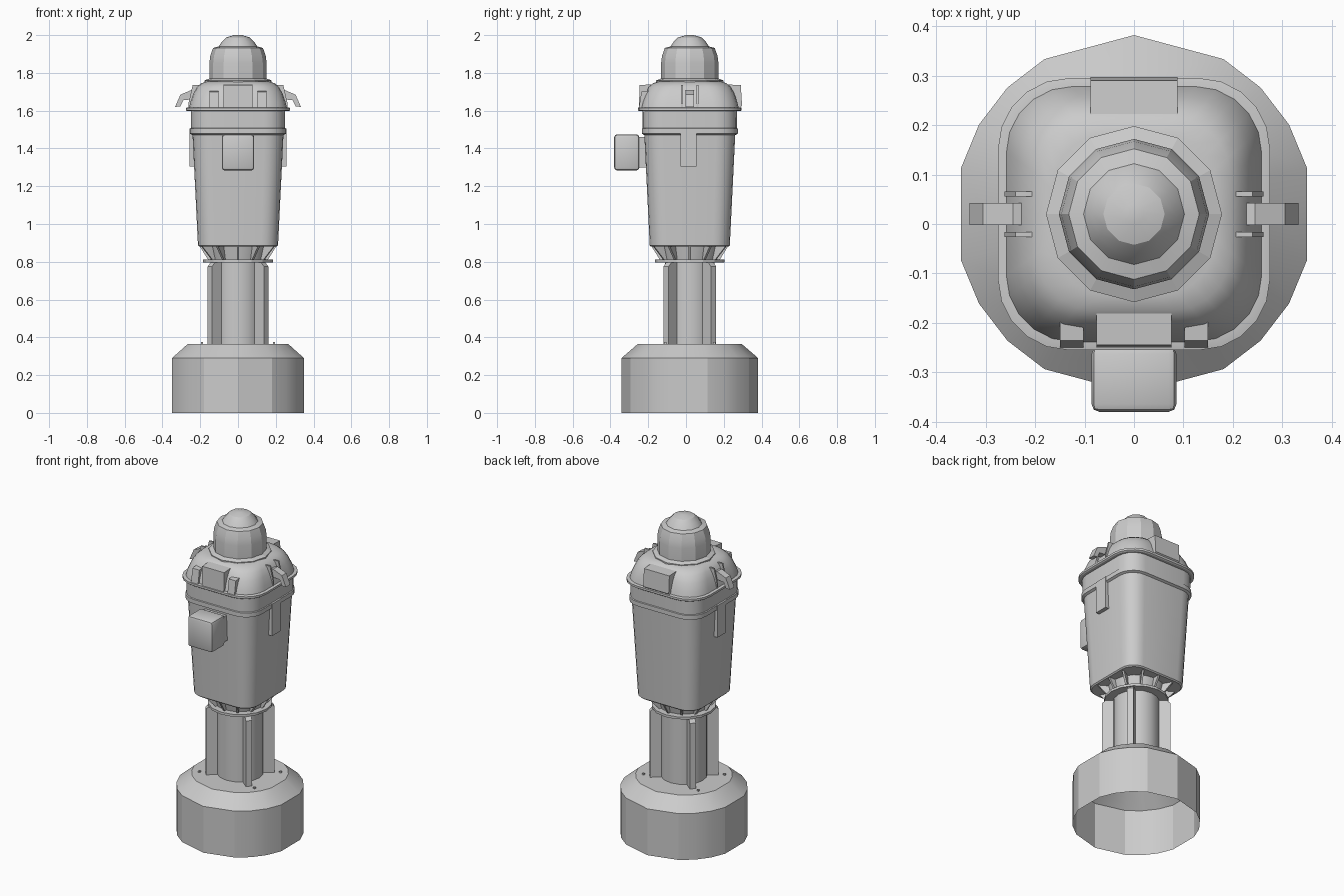
import bpy, bmesh
from math import sin, cos, pi, radians
from mathutils import Matrix

if "Cube" in bpy.data.objects:
    bpy.data.objects.remove(bpy.data.objects["Cube"])

CY = 0.02  # axis of all turned parts


def finish(name, bm, smooth=None):
    bmesh.ops.recalc_face_normals(bm, faces=bm.faces)
    me = bpy.data.meshes.new(name)
    bm.to_mesh(me)
    bm.free()
    ob = bpy.data.objects.new(name, me)
    bpy.context.collection.objects.link(ob)
    if smooth:
        bpy.context.view_layer.objects.active = ob
        ob.select_set(True)
        bpy.ops.object.shade_smooth_by_angle(angle=radians(smooth))
        ob.select_set(False)
    return ob


def loft(name, rings, bottom=True, top=True, smooth=None):
    """Skin a stack of equal-length point rings."""
    bm = bmesh.new()
    vs = [[bm.verts.new(p) for p in r] for r in rings]
    n = len(vs[0])
    for a, b in zip(vs, vs[1:]):
        for i in range(n):
            j = (i + 1) % n
            bm.faces.new((a[i], a[j], b[j], b[i]))
    if bottom:
        bm.faces.new(vs[0][::-1])
    if top:
        bm.faces.new(vs[-1])
    return finish(name, bm, smooth)


def circle(r, z, angles):
    return [(r * cos(radians(a)), CY + r * sin(radians(a)), z) for a in angles]


def rsquare(h, z, ratio, seg=5):
    """Rounded square of half width h; ratio sets the corner radius."""
    r = h * ratio
    pts = []
    for k in range(4):
        cx, cy = [(1, 1), (-1, 1), (-1, -1), (1, -1)][k]
        for i in range(seg + 1):
            a = k * pi / 2 + i * pi / 2 / seg
            pts.append((cx * (h - r) + r * cos(a), CY + cy * (h - r) + r * sin(a), z))
    return pts


def prism(name, pts, axis, lo, hi, angle=0):
    """Extrude a profile: axis 'y' takes (x, z) points, 'x' takes (y, z). angle turns it about the column."""
    def put(p, t):
        return (p[0], t, p[1]) if axis == 'y' else (t, p[0], p[1])
    bm = bmesh.new()
    a = [bm.verts.new(put(p, lo)) for p in pts]
    b = [bm.verts.new(put(p, hi)) for p in pts]
    n = len(a)
    bm.faces.new(a)
    bm.faces.new(b[::-1])
    for i in range(n):
        j = (i + 1) % n
        bm.faces.new((a[j], a[i], b[i], b[j]))
    if angle is not None and axis == 'y':
        bm.transform(Matrix.Translation((0, CY, 0)) @ Matrix.Rotation(radians(angle), 4, 'Z'))
    return finish(name, bm)


def box(name, x, y, z, bevel=0):
    bm = bmesh.new()
    bmesh.ops.create_cube(bm, size=1)
    for v in bm.verts:
        v.co = [(r[0] + r[1]) / 2 + c * (r[1] - r[0]) for r, c in zip((x, y, z), v.co)]
    if bevel:
        bmesh.ops.bevel(bm, geom=bm.edges[:], offset=bevel, segments=2, profile=0.5, affect='EDGES')
    return finish(name, bm, 40 if bevel else None)


# Base drum, open underneath
half = [60, 45, 30, 15, -15, -30, -45, -60]
drum = [90] + [180 - a for a in half] + [270] + half[::-1]
loft("base_drum", [circle(r, z, drum) for r, z in ((0.362, 0), (0.362, 0.29), (0.275, 0.365))],
     bottom=False, smooth=20)

# Bolts on the drum
a16 = [i * 22.5 for i in range(16)]
a12 = [i * 30 for i in range(12)]
for sx in (-1, 1):
    for sy in (-1, 1):
        x, y = sx * 0.19, CY + sy * 0.13
        box("base_bolt", (x - .006, x + .006), (y - .006, y + .006), (0.36, 0.374))

# Column with four long ribs
loft("column", [circle(0.132, z, a16) for z in (0.36, 0.82)], smooth=30)
for a in (40, 140, 220, 320):
    prism("column_rib", [(0.10, 0.36), (0.195, 0.36), (0.195, 0.775), (0.175, 0.795), (0.10, 0.795)],
          'y', -0.018, 0.018, a)

# Collar, and the finned neck above it
loft("collar", [circle(0.184, z, a16) for z in (0.796, 0.811)])
loft("neck", [circle(r, z, a16) for r, z in ((0.145, 0.81), (0.165, 0.89))], smooth=30)
for a in a12:
    reach = 0.205 if a % 90 == 0 else 0.225
    prism("neck_fin", [(0.12, 0.81), (0.158, 0.81), (reach, 0.886), (0.12, 0.886)],
          'y', -0.006, 0.006, a)

# Tapered housing, band and flange
loft("housing", [rsquare(h, z, .42) for h, z in ((0.205, 0.88), (0.212, 0.887), (0.241, 1.48))], smooth=30)
loft("band", [rsquare(h, z, .44) for h, z in
              ((0.236, 1.468), (0.254, 1.478), (0.254, 1.505), (0.249, 1.508), (0.25, 1.605))], smooth=25)
loft("flange", [rsquare(h, z, .52) for h, z in ((0.268, 1.597), (0.275, 1.602), (0.275, 1.615), (0.262, 1.618))],
     smooth=25)

# Domed shoulder
loft("shoulder", [rsquare(h, z, k) for h, z, k in
                  ((0.26, 1.61, .52), (0.252, 1.645, .52), (0.236, 1.69, .54), (0.217, 1.725, .56),
                   (0.195, 1.745, .6), (0.165, 1.755, .7))], smooth=40)

# Neck ring and stepped cap
loft("cap_ring", [circle(r, z, a12) for r, z in ((0.178, 1.745), (0.178, 1.76), (0.152, 1.77))])
loft("cap", [circle(r, z, a12) for r, z in
             ((0.152, 1.765), (0.152, 1.85), (0.147, 1.89), (0.132, 1.932), (0.102, 1.94),
              (0.085, 1.965), (0.062, 1.988), (0.02, 2.0))], smooth=25)

# Front box with its mounting plate
box("front_box", (-0.086, 0.086), (-0.38, -0.247), (1.283, 1.475), 0.016)
box("front_box_mount", (-0.075, 0.075), (-0.25, -0.19), (1.3, 1.46))

# Front and back blocks on the shoulder
prism("front_block", [(-0.25, 1.612), (-0.245, 1.735), (-0.15, 1.742), (-0.15, 1.612)], 'x', -0.076, 0.076)
prism("back_block", [(0.297, 1.625), (0.29, 1.735), (0.19, 1.74), (0.19, 1.612), (0.28, 1.612)],
      'x', -0.088, 0.088)

hook = [(0.20, 1.70), (0.245, 1.71), (0.305, 1.685), (0.333, 1.62), (0.305, 1.622), (0.29, 1.655), (0.20, 1.665)]
for s in (-1, 1):
    # Small front clips
    x = sorted((s * 0.102, s * 0.15))
    prism("front_clip", [(-0.25, 1.612), (-0.236, 1.7), (-0.18, 1.706), (-0.18, 1.612)], 'x', *x)
    # Side hook between two thin cheeks
    prism("side_hook", [(s * a, z) for a, z in hook], 'y', -0.022, 0.022)
    for y in (-0.046, 0.036):
        prism("hook_cheek", [(s * a, z) for a, z in
                             ((0.20, 1.615), (0.262, 1.615), (0.262, 1.64), (0.24, 1.735), (0.20, 1.735))],
              'y', y, y + 0.01)
    # Hanging side strap
    x = sorted((s * 0.21, s * 0.257))
    box("side_strap", x, (-0.03, 0.055), (1.305, 1.505))
